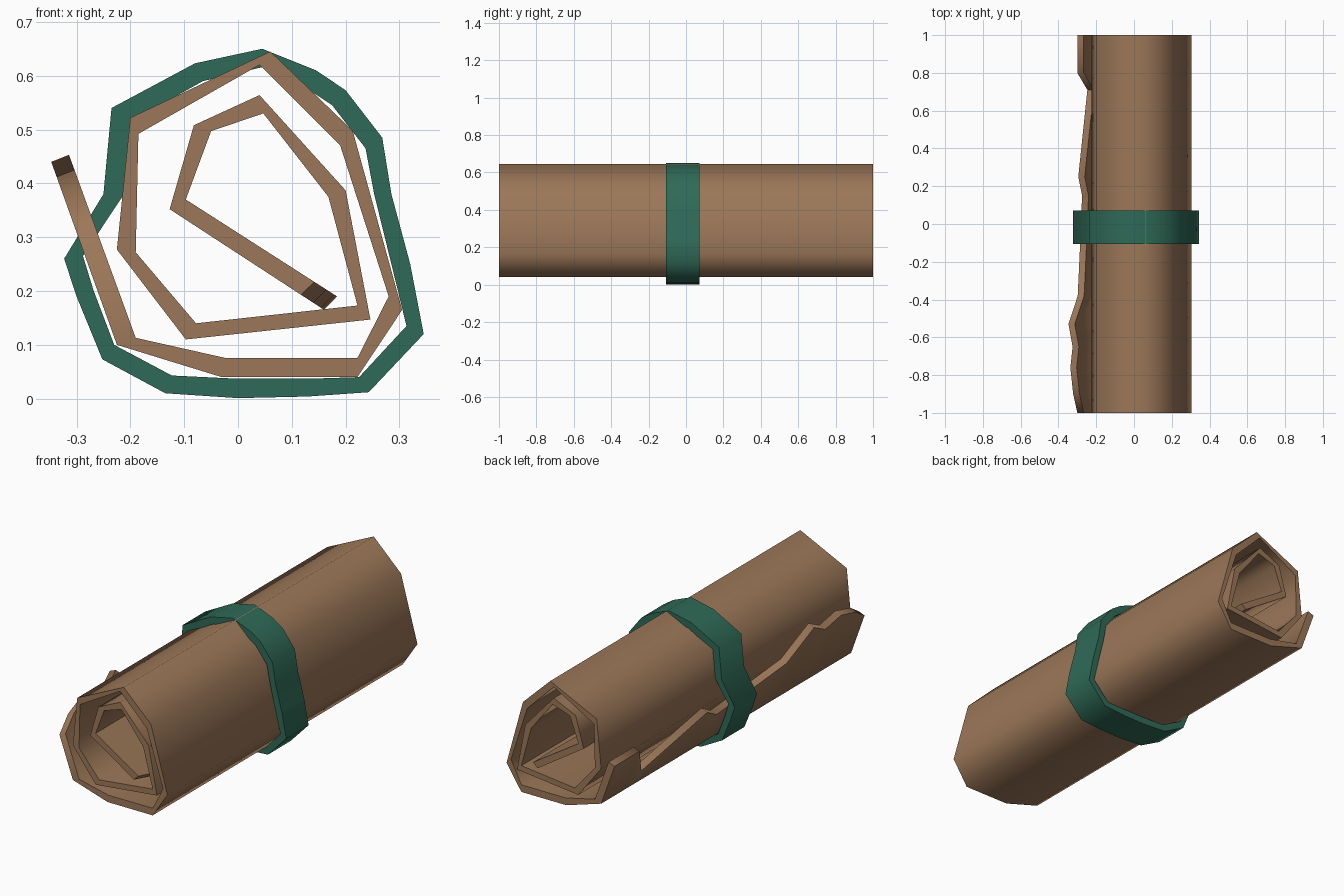
import bpy, bmesh, math

if "Cube" in bpy.data.objects:
    bpy.data.objects.remove(bpy.data.objects["Cube"])


def material(name, rgb):
    m = bpy.data.materials.new(name)
    m.diffuse_color = (*rgb, 1)
    m.use_nodes = True
    m.node_tree.nodes["Principled BSDF"].inputs["Base Color"].default_value = m.diffuse_color
    return m


def lerp(a, b, t):
    return tuple(p + (q - p) * t for p, q in zip(a, b))


def sheet(name, rows, mat, closed):
    """Thick strip: rows = [(y, outer points, inner points)], swept along y."""
    bm = bmesh.new()
    grid = [[[bm.verts.new((x, y, z)) for x, z in side] for side in (o, i)]
            for y, o, i in rows]
    n = len(grid[0][0])
    spans = [(k, (k + 1) % n) for k in range(n if closed else n - 1)]
    for a, b in zip(grid, grid[1:]):
        for s in (0, 1):
            for j, k in spans:
                bm.faces.new((a[s][j], a[s][k], b[s][k], b[s][j]))
        if not closed:
            for k in (0, n - 1):
                bm.faces.new((a[0][k], a[1][k], b[1][k], b[0][k]))
    for e in (grid[0], grid[-1]):
        for j, k in spans:
            bm.faces.new((e[0][j], e[0][k], e[1][k], e[1][j]))
    bmesh.ops.recalc_face_normals(bm, faces=bm.faces[:])
    me = bpy.data.meshes.new(name)
    bm.to_mesh(me)
    bm.free()
    me.materials.append(mat)
    ob = bpy.data.objects.new(name, me)
    bpy.context.collection.objects.link(ob)
    me.shade_smooth()
    me.set_sharp_from_angle(angle=math.radians(75))
    return ob


# Rolled parchment: spiral cross-section, outside and inside of the sheet
outer = [(-.347, .44), (-.225, .10), (-.03, .04), (.222, .04), (.305, .165),
         (.213, .498), (.06, .645), (-.20, .522), (-.225, .277), (-.097, .11),
         (.246, .147), (.20, .387), (.04, .564), (-.082, .508), (-.127, .352),
         (.16, .165)]
inner = [(-.314, .453), (-.19, .113), (-.025, .076), (.222, .076), (.28, .19),
         (.19, .47), (.04, .62), (-.185, .492), (-.19, .272), (-.078, .14),
         (.222, .173), (.168, .375), (.047, .53), (-.05, .497), (-.097, .37),
         (.184, .19)]
# Torn edges: y, x of the outer tear, length fraction of the inner tear
tears = [(-1, -.30, .85), (-.9, -.322, .93), (-.76, -.337, .92),
         (-.65, -.325, .98), (-.53, -.347, 1), (-.38, -.298, .95),
         (-.1, -.285, .97), (.15, -.275, .92), (.25, -.295, .96),
         (.71, -.247, .9), (.8, -.30, .95), (1, -.30, .9)]
rows = []
for y, x, t in tears:
    s = (x + .225) / (-.347 + .225)
    rows.append((y, *[[lerp(p[1], p[0], s)] + p[1:-1] + [lerp(p[-2], p[-1], t)]
                      for p in (outer, inner)]))
sheet("parchment_roll", rows, material("parchment brown", (.33, .185, .098)), False)

# Ribbon band wrapped round the roll
band_out = [(.045, .65), (.145, .61), (.20, .573), (.268, .485), (.285, .38),
            (.32, .25), (.345, .12), (.243, .012), (.13, .004), (0, .001),
            (-.135, .01), (-.252, .073), (-.30, .19), (-.323, .26),
            (-.25, .38), (-.235, .54), (-.08, .623)]
band_in = [(.05, .617), (.13, .575), (.175, .545), (.237, .465), (.253, .38),
           (.285, .25), (.313, .135), (.225, .04), (.13, .037), (0, .037),
           (-.123, .043), (-.23, .1), (-.268, .2), (-.288, .265),
           (-.215, .375), (-.2, .515), (-.065, .59)]
sheet("ribbon_band", [(y, band_out, band_in) for y in (-.107, .072)],
      material("ribbon green", (.028, .143, .095)), True)
